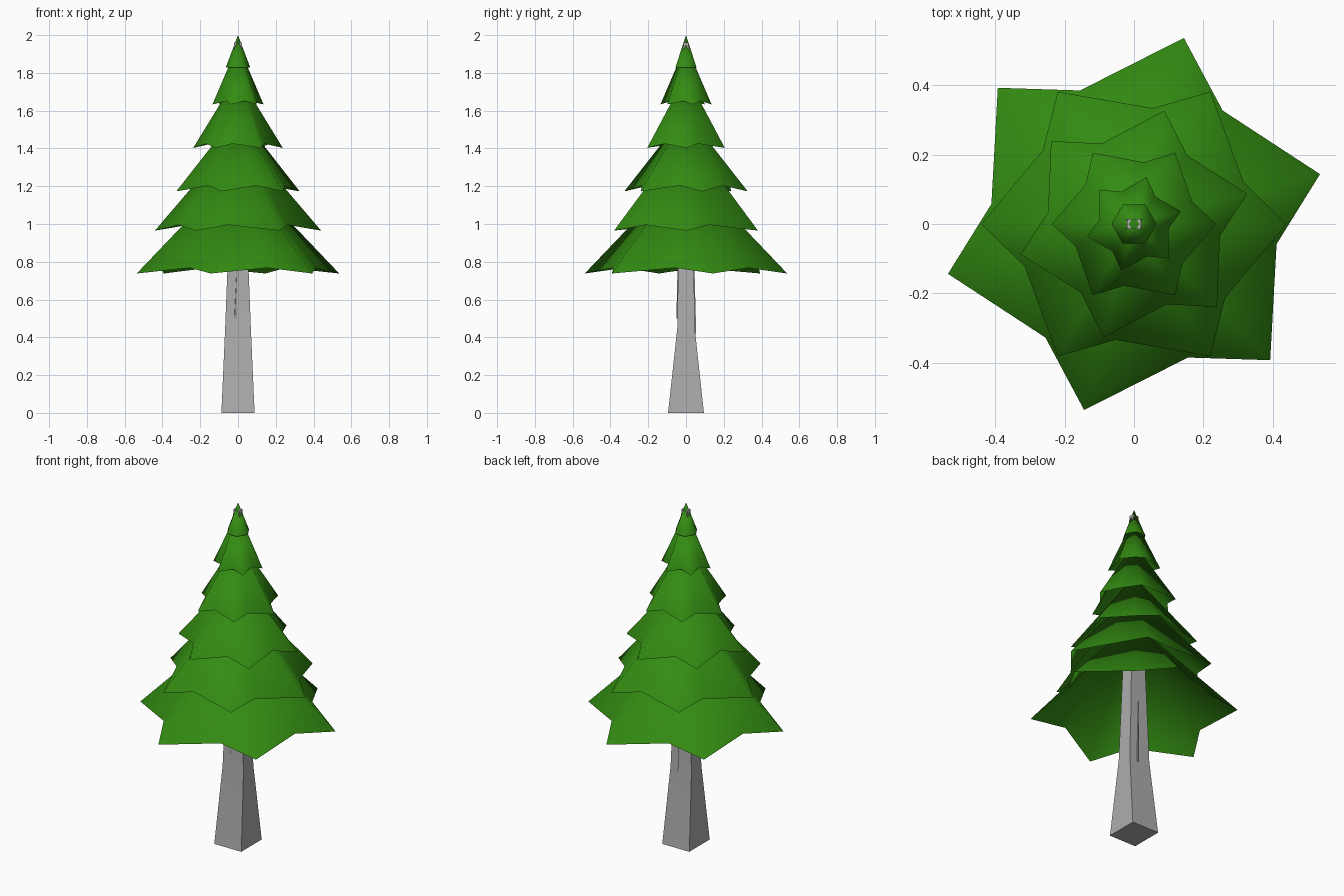
import bpy, bmesh
from math import cos, sin, radians

cube = bpy.data.objects.get("Cube")
if cube:
    bpy.data.objects.remove(cube, do_unlink=True)


def make_material(name, color):
    mat = bpy.data.materials.new(name)
    mat.use_nodes = True
    mat.diffuse_color = color
    mat.node_tree.nodes["Principled BSDF"].inputs["Base Color"].default_value = color
    return mat


green = make_material("needle green", (0.033, 0.26, 0.006, 1))
gray = make_material("bark gray", (0.42, 0.42, 0.42, 1))


def add_object(name, bm, mat):
    mesh = bpy.data.meshes.new(name)
    bm.to_mesh(mesh)
    bm.free()
    mesh.materials.append(mat)
    obj = bpy.data.objects.new(name, mesh)
    bpy.context.collection.objects.link(obj)
    return obj


def add_column(name, rings):
    """Closed gray solid skinned over a stack of equal point rings."""
    bm = bmesh.new()
    rings = [[bm.verts.new(p) for p in ring] for ring in rings]
    n = len(rings[0])
    for low, high in zip(rings, rings[1:]):
        for i in range(n):
            j = (i + 1) % n
            bm.faces.new((low[i], low[j], high[j], high[i]))
    bm.faces.new(rings[0][::-1])
    bm.faces.new(rings[-1])
    return add_object(name, bm, gray)


def branch_tier(name, tip, valley, z, lift, apex_z, tip_angle, valley_angle):
    """Hollow smooth cone with a six-pointed rim, open below."""
    bm = bmesh.new()
    rim = []
    for k in range(6):
        for r, angle, height in ((tip, tip_angle, z), (valley, valley_angle, z + lift)):
            a = radians(angle + 60 * k)
            rim.append(bm.verts.new((r * cos(a), r * sin(a), height)))
    apex = bm.verts.new((0, 0, apex_z))
    for i in range(len(rim)):
        bm.faces.new((rim[i], rim[(i + 1) % len(rim)], apex))
    obj = add_object(name, bm, green)
    obj.data.shade_smooth()


# Branch tiers, alternately turned, from the lowest up
tiers = [
    (0.555, 0.415, 0.738, 0.03, 1.30),
    (0.44, 0.338, 0.965, 0.03, 1.48),
    (0.338, 0.25, 1.173, 0.03, 1.59),
    (0.237, 0.18, 1.403, 0.022, 1.79),
    (0.14, 0.10, 1.633, 0.018, 1.95),
]
for i, tier in enumerate(tiers):
    angles = (0, 21) if i % 2 else (15, 52)
    branch_tier(f"branch_tier_{i + 1}", *tier, *angles)

# Plain hexagonal tip
branch_tier("tree_tip", 0.065, 0.0563, 1.828, 0, 2.0, 0, 30)

# Square trunk, flared at the foot and tapering up through the tiers
sections = ((0, 0.088, 0.095), (0.45, 0.068, 0.046),
            (0.76, 0.056, 0.042), (1.96, 0.02, 0.014))
corners = ((-1, -1), (1, -1), (1, 1), (-1, 1))
trunk = add_column("trunk", [[(sx * hx, sy * hy, z) for sx, sy in corners]
                             for z, hx, hy in sections])
bpy.ops.object.select_all(action='DESELECT')
trunk.select_set(True)
bpy.context.view_layer.objects.active = trunk
bpy.ops.object.shade_smooth_by_angle()

# Shallow bark ridges on the front and back, narrowing upward
for name, side, foot, depth in (("front_bark_ridge", 1, 0.5, 0.051),
                                ("back_bark_ridge", -1, 0.42, 0.054)):
    add_column(name, [[(side * x * width, -side * y, z)
                       for x, y in ((-0.018, 0.038), (-0.015, crest), (0.011, 0.038))]
                      for z, width, crest in ((foot, 1.2, depth), (0.8, 0.3, 0.044))])
